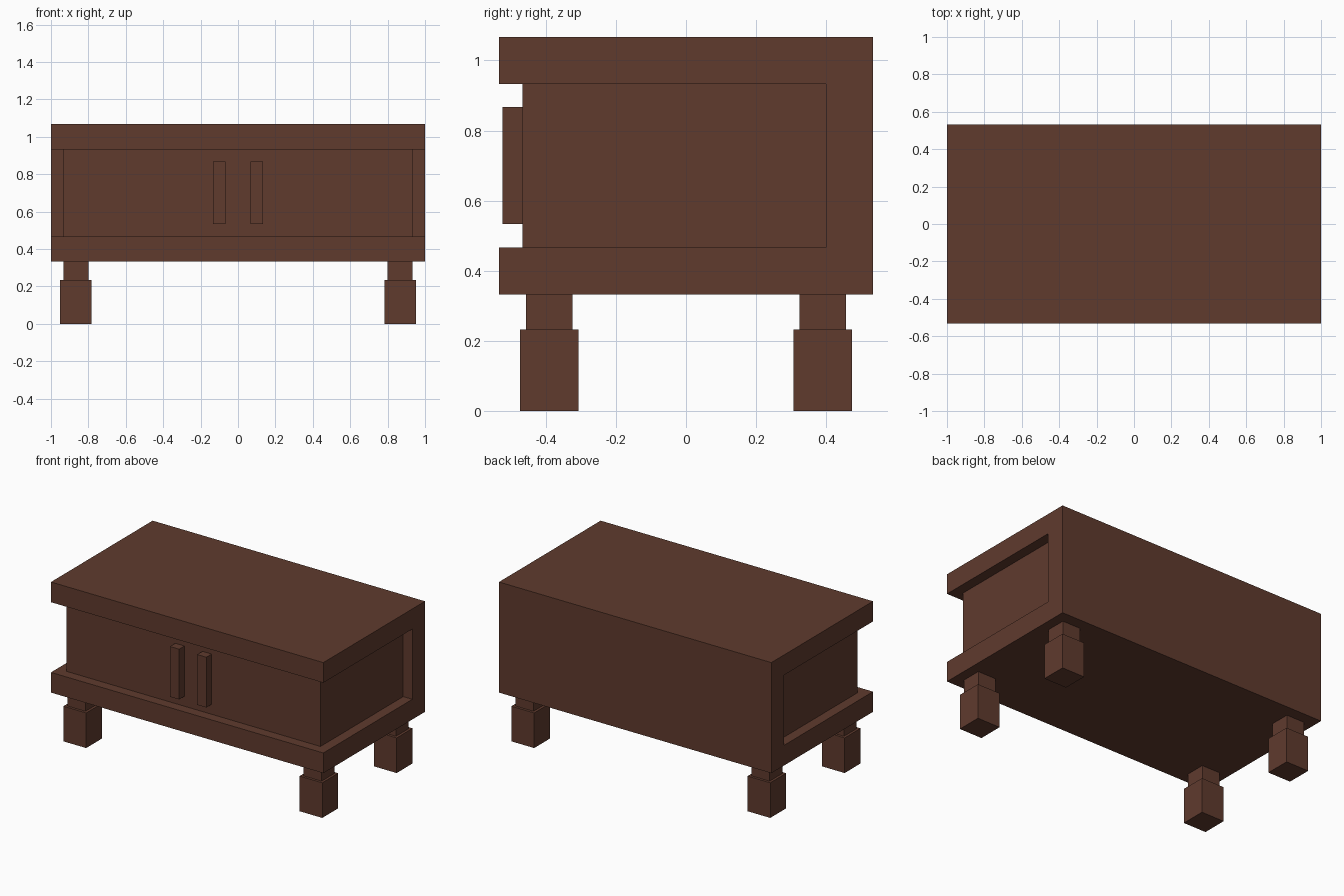
import bpy
import bmesh

cube = bpy.data.objects.get("Cube")
if cube:
    bpy.data.objects.remove(cube, do_unlink=True)

# Single dark wood colour
wood = bpy.data.materials.new("dark_brown_wood")
wood.use_nodes = True
WOOD = (0.115, 0.043, 0.027, 1.0)
wood.diffuse_color = WOOD
for node in wood.node_tree.nodes:
    if node.type == 'BSDF_PRINCIPLED':
        node.inputs["Base Color"].default_value = WOOD
        node.inputs["Roughness"].default_value = 0.8


def finish(name, bm):
    bmesh.ops.recalc_face_normals(bm, faces=bm.faces)
    mesh = bpy.data.meshes.new(name)
    bm.to_mesh(mesh)
    bm.free()
    mesh.materials.append(wood)
    obj = bpy.data.objects.new(name, mesh)
    bpy.context.collection.objects.link(obj)
    return obj


def box(name, x, y, z):
    """Box spanning the given (low, high) ranges."""
    bm = bmesh.new()
    bmesh.ops.create_cube(bm, size=1)
    for v in bm.verts:
        v.co = [r[0] if c < 0 else r[1] for c, r in zip(v.co, (x, y, z))]
    return finish(name, bm)


def around(centre, width):
    return (centre - width / 2, centre + width / 2)


HALF_W, HALF_D = 1.0, 0.533
BASE, SHELF, LID, TOP = 0.333, 0.467, 0.933, 1.067
BACK = 0.4      # inner face of the back panel
FRONT = -0.467  # face of the doors

# Outer shell: C-shaped side profile (base, back, top) extruded across the width
profile = [(-HALF_D, BASE), (HALF_D, BASE), (HALF_D, TOP), (-HALF_D, TOP),
           (-HALF_D, LID), (BACK, LID), (BACK, SHELF), (-HALF_D, SHELF)]
bm = bmesh.new()
side = bm.faces.new([bm.verts.new((-HALF_W, y, z)) for y, z in profile])
extruded = bmesh.ops.extrude_face_region(bm, geom=[side])["geom"]
bmesh.ops.translate(bm, vec=(2 * HALF_W, 0, 0),
                    verts=[g for g in extruded if isinstance(g, bmesh.types.BMVert)])
finish("outer_shell", bm)

# Recessed cabinet body
box("cabinet_body", (-0.933, 0.933), (FRONT, BACK), (SHELF, LID))

# Handles and two-step legs, mirrored left and right
for label, sx in (("left", 1), ("right", -1)):
    box(f"{label}_handle", around(sx * 0.1, 0.067), (-0.523, FRONT), (0.533, 0.867))
    for end, sy in (("front", -1), ("back", 1)):
        cx, cy = sx * 0.867, sy * 0.39
        box(f"{end}_{label}_leg_neck", around(cx, 0.133), around(cy, 0.133), (0.233, BASE))
        box(f"{end}_{label}_leg_foot", around(cx, 0.167), around(cy, 0.167), (0, 0.233))
